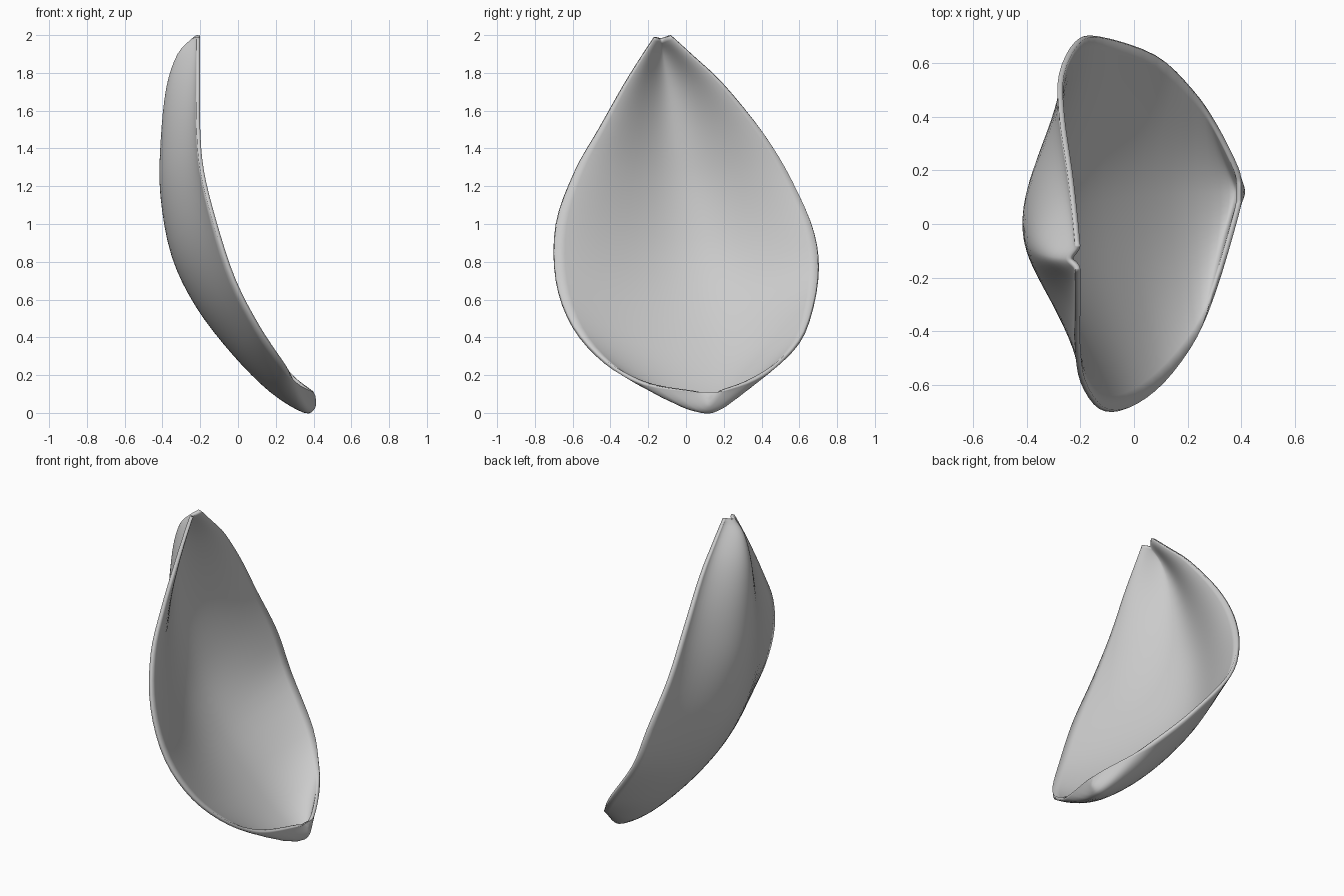
import bpy
import bmesh
import math
from mathutils import Vector

default_cube = bpy.data.objects.get("Cube")
if default_cube:
    bpy.data.objects.remove(default_cube, do_unlink=True)

ACROSS = 28      # faces across the petal
STEPS = 4        # interpolated rows between guide points

# Guide curves from base to tip, as (x, y, z)
right_rim = [(.40, .09, .11), (.39, .03, .115), (.31, -.24, .16), (.23, -.43, .26),
             (.10, -.60, .45), (-.03, -.69, .70), (-.13, -.69, 1.0),
             (-.20, -.59, 1.28), (-.22, -.46, 1.51), (-.22, -.33, 1.74),
             (-.22, -.23, 1.90), (-.22, -.17, 1.99)]
left_rim = [(.40, .15, .11), (.39, .21, .12), (.31, .37, .18), (.22, .50, .26),
            (.08, .63, .42), (-.13, .70, .70), (-.22, .68, .95),
            (-.28, .56, 1.23), (-.28, .41, 1.48), (-.25, .20, 1.74),
            (-.23, .03, 1.90), (-.22, -.08, 2.0)]
keel = [(.41, .12, .09), (.41, .12, .03), (.35, .12, .0), (.17, .11, .11),
        (-.03, .10, .31), (-.22, .07, .56), (-.35, .04, .83),
        (-.41, .0, 1.15), (-.41, -.05, 1.43), (-.38, -.09, 1.72),
        (-.32, -.12, 1.90), (-.24, -.13, 1.985)]


def smooth_path(points):
    """Resample guide points with a Catmull-Rom curve."""
    pts = [Vector(p) for p in points]
    pts = [pts[0]] + pts + [pts[-1]]
    path = []
    for a, b, c, d in zip(pts, pts[1:], pts[2:], pts[3:]):
        for k in range(STEPS):
            t = k / STEPS
            path.append(b + (c - a) * t / 2
                        + (2 * a - 5 * b + 4 * c - d) * t * t / 2
                        + (3 * b - a - 3 * c + d) * t ** 3 / 2)
    path.append(pts[-1])
    return path


def cross_section(right, left, centre, height):
    """Points from rim to rim, dipping to the keel in the middle."""
    pinch = min(1, max(0, (height - .35) / .3))   # creased channel near the tip
    pinch = max(pinch, 1 - height / .25)          # narrow spout at the base
    row = []
    for j in range(ACROSS + 1):
        s = 2 * j / ACROSS - 1
        rim = right if s < 0 else left
        mid = (right + left) / 2
        bell = math.cos(s * math.pi / 2) ** 2
        dip = bell * pinch + (1 - s * s) * (1 - pinch)
        chord = mid.lerp(rim, abs(s))
        point = chord + (centre - mid) * dip
        point.y = centre.y + (rim.y - centre.y) * abs(s)
        row.append(point)
    return row


# Petal surface
bm = bmesh.new()
paths = list(zip(smooth_path(right_rim), smooth_path(left_rim), smooth_path(keel)))
grid = []
for i, (right, left, centre) in enumerate(paths):
    section = cross_section(right, left, centre, i / (len(paths) - 1))
    grid.append([bm.verts.new(p) for p in section])
for low, high in zip(grid, grid[1:]):
    for j in range(ACROSS):
        bm.faces.new((low[j], low[j + 1], high[j + 1], high[j]))
# Close the end of the spout
bm.faces.new(list(reversed(grid[0])))
mesh = bpy.data.meshes.new("petal")
bm.to_mesh(mesh)
bm.free()
petal = bpy.data.objects.new("petal", mesh)
bpy.context.collection.objects.link(petal)

# Thin wall, thickened towards the hollow side
wall = petal.modifiers.new("wall", "SOLIDIFY")
wall.thickness = .02
wall.offset = 1

# Plain pale grey
grey = bpy.data.materials.new("pale grey")
grey.use_nodes = True
colour = (.6, .6, .6, 1)
grey.diffuse_color = colour
grey.node_tree.nodes["Principled BSDF"].inputs["Base Color"].default_value = colour
mesh.materials.append(grey)

bpy.context.view_layer.objects.active = petal
petal.select_set(True)
bpy.ops.object.shade_smooth_by_angle(angle=math.radians(50))
